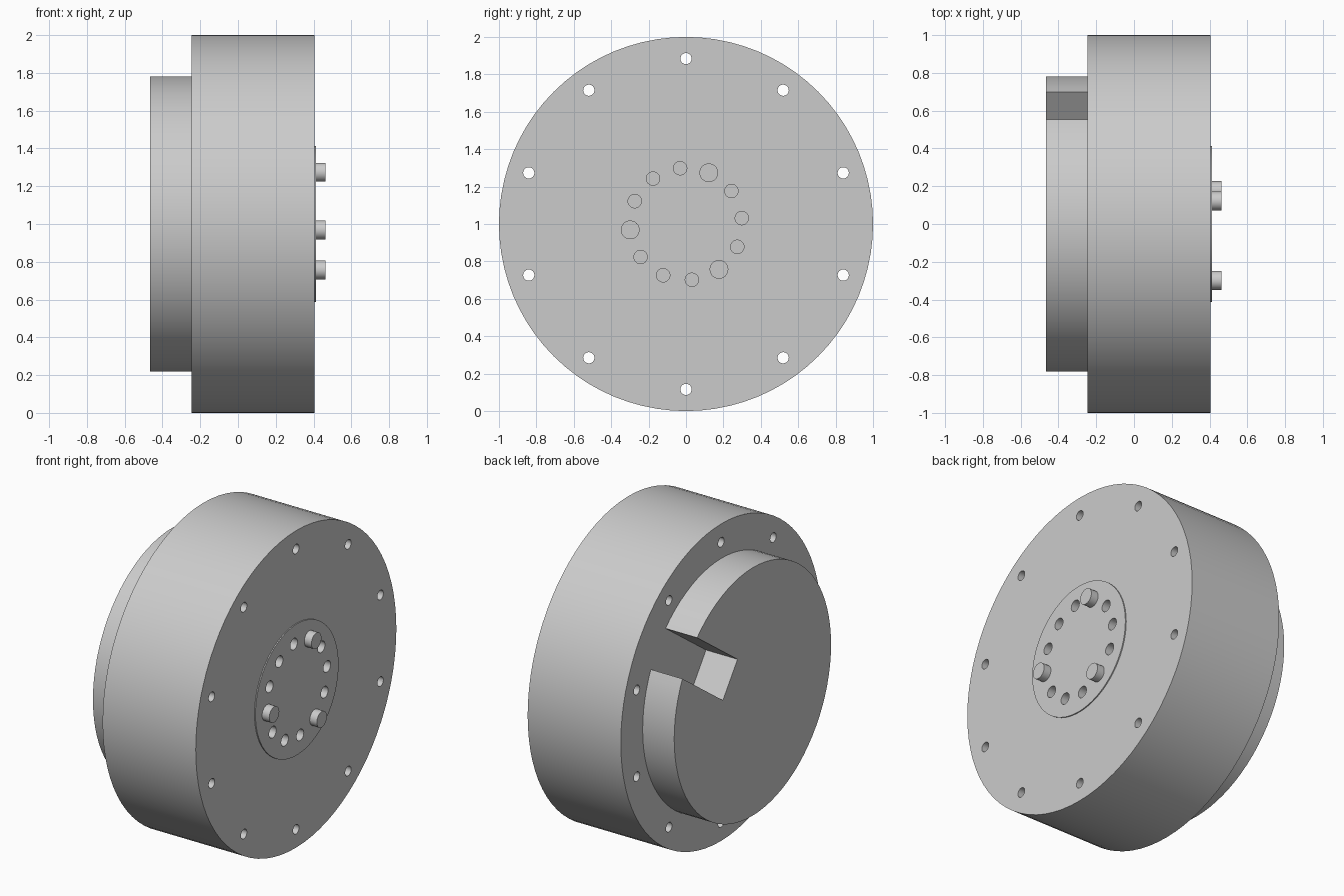
import bpy, bmesh
from math import radians, cos, sin
from mathutils import Matrix, Vector

if "Cube" in bpy.data.objects:
    bpy.data.objects.remove(bpy.data.objects["Cube"], do_unlink=True)

grey = bpy.data.materials.new("plain grey")
grey.use_nodes = True
grey.diffuse_color = (0.6, 0.6, 0.6, 1)
grey.node_tree.nodes["Principled BSDF"].inputs["Base Color"].default_value = grey.diffuse_color


def add_cylinder(bm, x0, x1, radius, sides, ring=0.0, angle=0.0):
    """Cylinder along x, placed on a ring around the main axis."""
    centre = Vector(((x0 + x1) / 2, ring * cos(radians(angle)), 1 + ring * sin(radians(angle))))
    matrix = Matrix.Translation(centre) @ Matrix.Rotation(radians(90), 4, 'Y')
    bmesh.ops.create_cone(bm, cap_ends=True, segments=sides, radius1=radius,
                          radius2=radius, depth=x1 - x0, matrix=matrix)


def finish(bm, name):
    mesh = bpy.data.meshes.new(name)
    bm.to_mesh(mesh)
    bm.free()
    mesh.materials.append(grey)
    obj = bpy.data.objects.new(name, mesh)
    bpy.context.collection.objects.link(obj)
    return obj


def activate(obj):
    bpy.ops.object.select_all(action='DESELECT')
    obj.select_set(True)
    bpy.context.view_layer.objects.active = obj


def cut(obj, cutter):
    cutter.hide_render = True
    mod = obj.modifiers.new("cut", 'BOOLEAN')
    mod.operation = 'DIFFERENCE'
    mod.solver = 'EXACT'
    mod.object = cutter
    activate(obj)
    bpy.ops.object.modifier_apply(modifier=mod.name)


def cylinder(name, *args):
    bm = bmesh.new()
    add_cylinder(bm, *args)
    return finish(bm, name)


# Main drum, raised centre plate and rear boss
drum = cylinder("drum", -0.245, 0.405, 1.0, 80)
plate = cylinder("centre_plate", 0.39, 0.412, 0.414, 64)
boss = cylinder("rear_boss", -0.465, -0.24, 0.782, 80)

# Ten through holes around the rim
bm = bmesh.new()
for k in range(10):
    add_cylinder(bm, -0.5, 0.6, 0.03, 24, 0.884, 90 + 36 * k)
rim_holes = finish(bm, "rim_hole_cutter")

# Ring of twelve positions: every fourth holds a pin, the rest are blind holes
bm = bmesh.new()
pins = bmesh.new()
for k in range(12):
    angle = 66 + 30 * k
    if k % 4 == 0:
        add_cylinder(pins, 0.38, 0.462, 0.05, 32, 0.3, angle)
    else:
        add_cylinder(bm, 0.2, 0.6, 0.036, 24, 0.3, angle)
bolt_holes = finish(bm, "bolt_hole_cutter")
drive_pins = finish(pins, "drive_pins")

# Radial slot in the boss
bm = bmesh.new()
bmesh.ops.create_cube(bm, size=1, matrix=Matrix.Translation((0, 0, 1))
                      @ Matrix.Rotation(radians(35.7), 4, 'X')
                      @ Matrix.Translation((-0.35, 0.275 + 0.4, 0))
                      @ Matrix.Diagonal((0.6, 0.8, 0.25, 1)))
slot = finish(bm, "slot_cutter")

cut(drum, rim_holes)
cut(drum, bolt_holes)
cut(plate, bolt_holes)
cut(boss, slot)
for cutter in (rim_holes, bolt_holes, slot):
    bpy.data.objects.remove(cutter, do_unlink=True)

for obj in (drum, plate, boss, drive_pins):
    activate(obj)
    bpy.ops.object.shade_smooth_by_angle(angle=radians(30))
